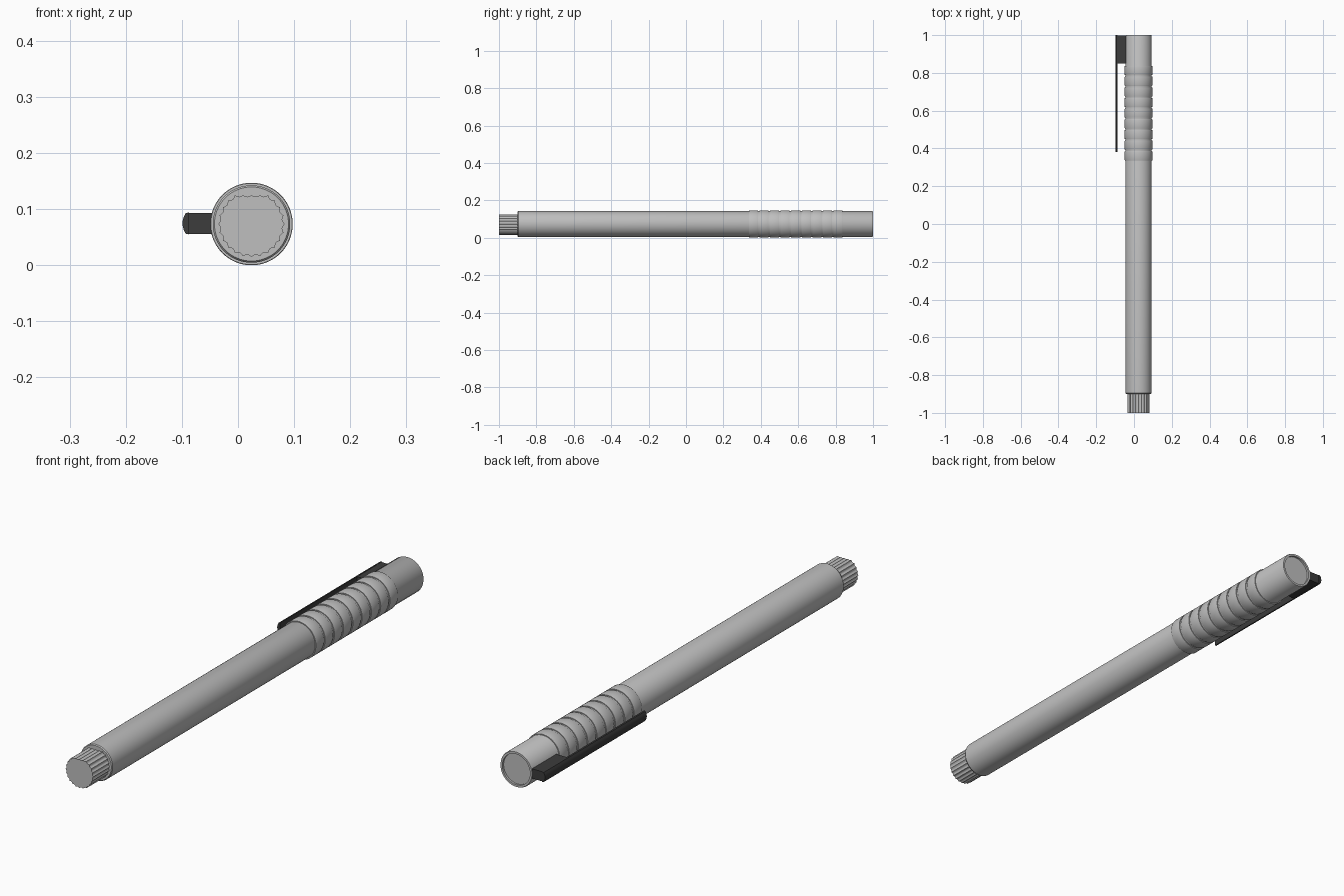
import bpy, bmesh, math
from mathutils import Vector

if "Cube" in bpy.data.objects:
    bpy.data.objects.remove(bpy.data.objects["Cube"])

CX, CZ = 0.024, 0.0735      # pen axis
BODY_R, BAND_R = 0.069, 0.0735


def material(name, v):
    m = bpy.data.materials.new(name)
    m.use_nodes = True
    m.diffuse_color = (v, v, v, 1)
    m.node_tree.nodes["Principled BSDF"].inputs["Base Color"].default_value = (v, v, v, 1)
    return m


grey = material("light grey", 0.52)
dark = material("dark grey", 0.045)


def finish(name, bm, mat, angle=30):
    bmesh.ops.recalc_face_normals(bm, faces=bm.faces)
    me = bpy.data.meshes.new(name)
    bm.to_mesh(me)
    bm.free()
    ob = bpy.data.objects.new(name, me)
    bpy.context.collection.objects.link(ob)
    me.materials.append(mat)
    bpy.ops.object.select_all(action='DESELECT')
    ob.select_set(True)
    bpy.context.view_layer.objects.active = ob
    bpy.ops.object.shade_smooth_by_angle(angle=math.radians(angle))
    return ob


def lathe(name, profile, mat, n=64):
    """Turn (radius, y) points around the pen axis and cap both ends."""
    bm = bmesh.new()
    rings = [[bm.verts.new((CX + r * math.cos(math.tau * i / n), y,
                            CZ + r * math.sin(math.tau * i / n))) for i in range(n)]
             for r, y in profile]
    for a, b in zip(rings, rings[1:]):
        for i in range(n):
            j = (i + 1) % n
            bm.faces.new((a[i], a[j], b[j], b[i]))
    bm.faces.new(rings[0])
    bm.faces.new(rings[-1])
    return finish(name, bm, mat)


def prism(name, outline, y0, y1, mat, angle=30):
    """Extrude an (x, z) outline along the pen."""
    bm = bmesh.new()
    face = bm.faces.new([bm.verts.new((x, y0, z)) for x, z in outline])
    new = bmesh.ops.extrude_face_region(bm, geom=[face])["geom"]
    bmesh.ops.translate(bm, vec=Vector((0, y1 - y0, 0)),
                        verts=[v for v in new if isinstance(v, bmesh.types.BMVert)])
    return finish(name, bm, mat, angle)


# Barrel with a recessed rear end
lathe("barrel", [(0.066, -0.9), (BODY_R, -0.896), (BODY_R, 0.996),
                 (0.067, 1.0), (0.059, 1.0), (0.059, 0.992)], grey)

# Grip bands separated by narrow grooves
START, PITCH, COUNT, GAP = 0.337, 0.0564, 9, 0.008
bands = [(BODY_R - 0.002, START)]
for k in range(COUNT):
    y0, y1 = START + k * PITCH, START + (k + 1) * PITCH - GAP
    bands += [(BODY_R + 0.0005, y0), (BAND_R - 0.001, y0), (BAND_R, y0 + 0.003),
              (BAND_R, y1 - 0.003), (BAND_R - 0.001, y1), (BODY_R + 0.0005, y1)]
bands.append((BODY_R - 0.002, bands[-1][1]))
lathe("grip_bands", bands, grey)

# Fluted front knob, flattened along the top
FLUTES, STEPS = 24, 6
outline = []
for i in range(FLUTES * STEPS):
    a = math.tau * i / (FLUTES * STEPS)
    r = 0.0592 - 0.004 * math.sin(math.pi * (i % STEPS) / STEPS)
    z = r * math.sin(a)
    top = 0.0515 - 0.003 * abs(math.sin(a * FLUTES / 2))
    outline.append((CX + r * math.cos(a), CZ + min(z, top)))
prism("fluted_knob", outline, -1.0, -0.895, grey, 25)

# Pocket clip: long rounded strip and the block that joins it to the barrel
strip = [(-0.087, -0.0195), (-0.087, 0.0195)]
for i in range(7):
    t = 1 - i / 3
    strip.append((-0.099 + 0.006 * t * t, 0.0185 * t))
prism("clip_strip", [(x, CZ + 0.001 + z) for x, z in strip], 0.38, 1.0, dark)
prism("clip_block", [(x, CZ + 0.001 + z) for x, z in
                     ((-0.088, -0.0185), (-0.04, -0.0185), (-0.04, 0.0185), (-0.088, 0.0185))],
      0.85, 0.998, dark)
